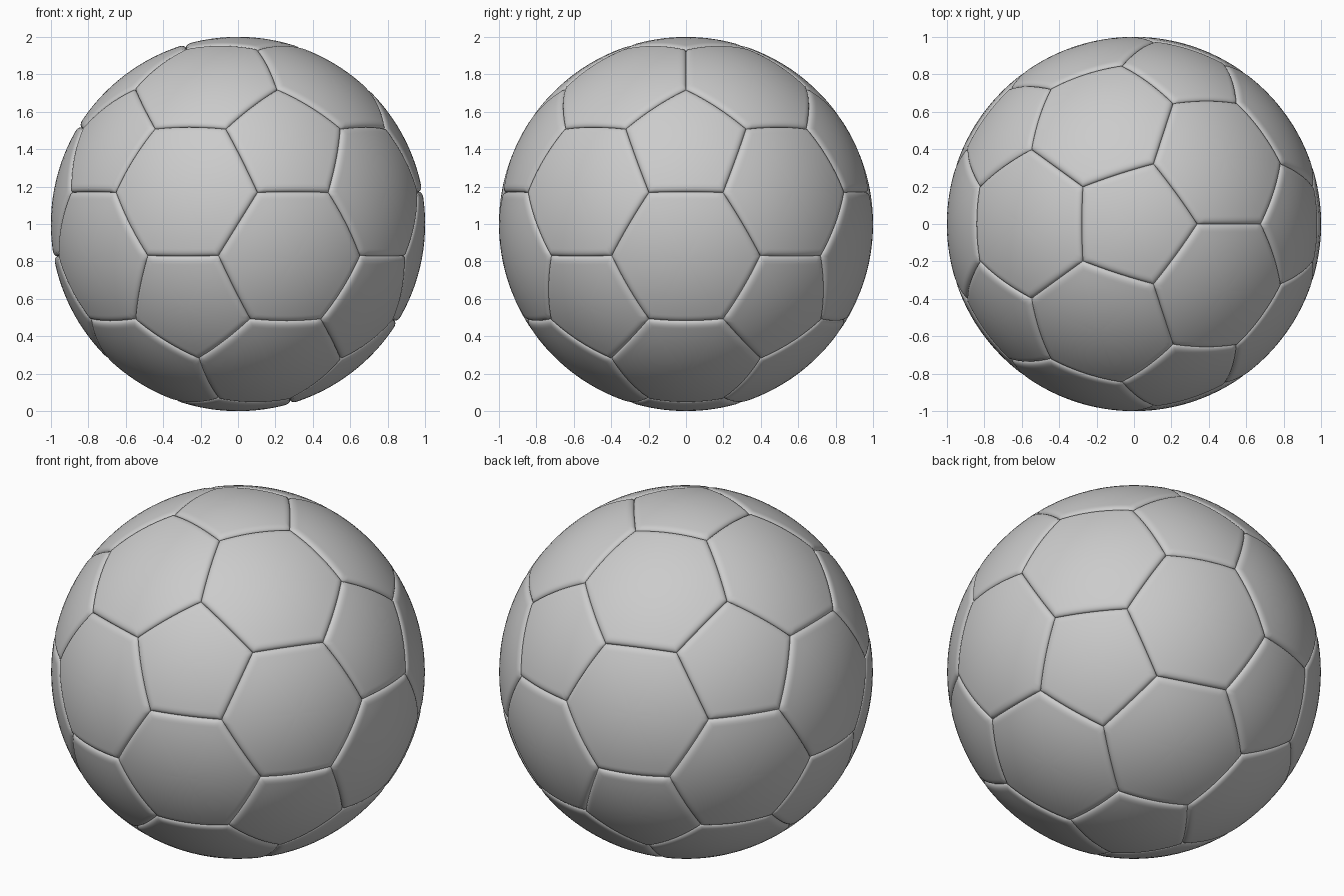
import bpy, bmesh
from math import sin, cos, pi, sqrt, atan2
from itertools import combinations, permutations
from mathutils import Vector

if "Cube" in bpy.data.objects:
    bpy.data.objects.remove(bpy.data.objects["Cube"])

SEAM_W, SEAM_D = 0.034, 0.02    # rounded seam half-width and depth
SIDE_SEGS = 14                  # points along each panel side

# Icosahedron corners: one pole up, the upper ring starting at +x
Z, R = 1 / sqrt(5), 2 / sqrt(5)
ico = [Vector((0, 0, 1)), Vector((0, 0, -1))]
for k in range(5):
    a = 2 * pi * k / 5
    ico.append(Vector((R * cos(a), R * sin(a), Z)))
    ico.append(Vector((R * cos(a + pi / 5), R * sin(a + pi / 5), -Z)))


def near(a, b):
    return 0.1 < (a - b).length < 1.2


def seam_radius(d):
    """Sphere radius at distance d from the seam: a quarter-round edge."""
    if d >= SEAM_W:
        return 1.0
    u = 1 - d / SEAM_W
    return 1 - SEAM_D * (1 - sqrt(1 - u * u))


def add_panel(bm, corners):
    """Concentric polygon rings, pushed onto the ball and rounded at the seam."""
    c = sum(corners, Vector()) / len(corners)
    n = c.normalized()
    ux = (corners[0] - c).normalized()
    uy = n.cross(ux)
    corners = sorted(corners, key=lambda p: atan2((p - c).dot(uy), (p - c).dot(ux)))
    outline = []
    for p, q in zip(corners, corners[1:] + corners[:1]):
        outline += [p.lerp(q, i / SIDE_SEGS) for i in range(SIDE_SEGS)]
    apothem = ((corners[0] + corners[1]) / 2 - c).length
    dists = [SEAM_W * f for f in (0, 0.03, 0.1, 0.22, 0.4, 0.65, 1.0, 1.3)]
    inner = apothem - dists[-1]
    dists += [dists[-1] + inner * i / 7 for i in range(1, 7)]
    rings = []
    for d in dists:
        t = 1 - d / apothem
        rings.append([bm.verts.new(c.lerp(p, t).normalized() * seam_radius(d)
                                   + Vector((0, 0, 1))) for p in outline])
    m = len(outline)
    for outer, inn in zip(rings, rings[1:]):
        for i in range(m):
            j = (i + 1) % m
            bm.faces.new((outer[i], outer[j], inn[j], inn[i]))
    mid = bm.verts.new(n + Vector((0, 0, 1)))
    for i in range(m):
        bm.faces.new((rings[-1][i], rings[-1][(i + 1) % m], mid))


def build(name, panels):
    bm = bmesh.new()
    for corners in panels:
        add_panel(bm, corners)
    mesh = bpy.data.meshes.new(name)
    bm.to_mesh(mesh)
    bm.free()
    mesh.shade_smooth()
    bpy.context.collection.objects.link(bpy.data.objects.new(name, mesh))


# Pentagons sit on the icosahedron corners, hexagons on its faces
scale = 1 / ((2 * ico[0] + ico[2]) / 3).length
cut = lambda a, b: (2 * a + b) / 3 * scale
pentagons = [[cut(v, w) for w in ico if near(v, w)] for v in ico]
hexagons = [[cut(a, b) for a, b in permutations(tri, 2)]
            for tri in combinations(ico, 3)
            if all(near(a, b) for a, b in combinations(tri, 2))]

build("pentagon_panels", pentagons)
build("hexagon_panels", hexagons)
